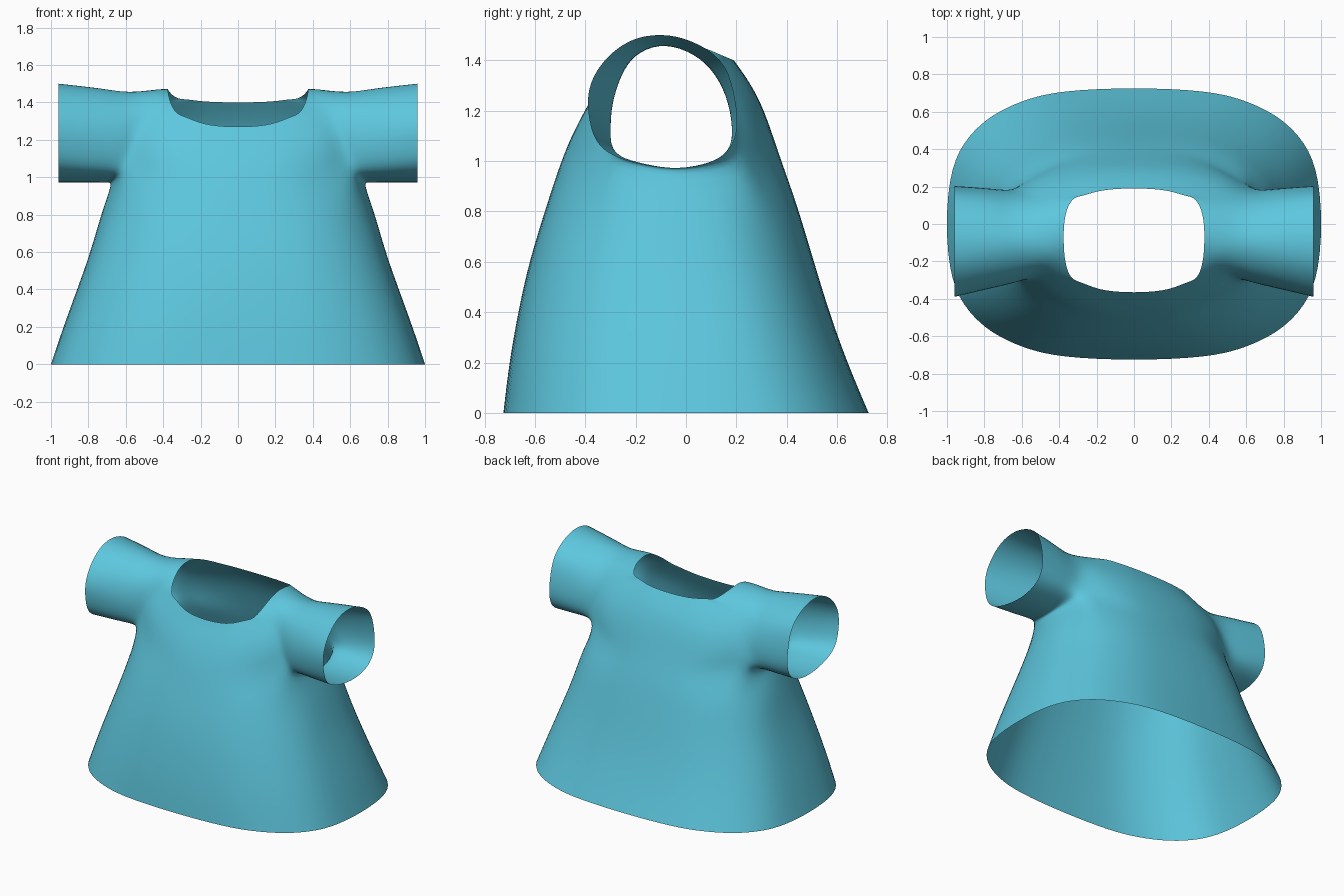
import bpy, bmesh, math

if "Cube" in bpy.data.objects:
    bpy.data.objects.remove(bpy.data.objects["Cube"])

# Column angles around half of the body, from front centre to back centre
TH = [14.25 * j for j in range(4)] + [57 + 16.5 * k for k in range(5)]
TH += [180 - 14.25 * j for j in (3, 2, 1, 0)]
bm = bmesh.new()


def add(p):
    return bm.verts.new(p)


def sin_cos(j, p):
    t = math.radians(TH[j])
    return abs(math.sin(t)) ** (2 / p), abs(math.cos(t)) ** (2 / p)


# Skirt rings: z, half width, front y, back y, squareness
grid = []
for z, a, yf, yb, p in [(0, 1, -.725, .725, 2.75), (.2, .932, -.70, .642, 2.7),
                        (.4, .86, -.665, .57, 2.65), (.6, .79, -.62, .508, 2.58),
                        (.8, .73, -.56, .447, 2.5)]:
    ring = []
    for j in range(13):
        s, c = sin_cos(j, p)
        ring.append(add((a * s, (yf if j < 6 else yb) * c, z)))
    grid.append(ring)

# Chest rows: front centre, front armhole edge, back armhole edge, back centre
rows = [((-.515, .94), (.61, -.30, 1.0), (.615, .205, 1.0), (.40, .94)),
        ((-.47, 1.06), (.572, -.302, 1.11), (.60, .198, 1.12), (.358, 1.06)),
        ((-.425, 1.155), (.535, -.292, 1.23), (.56, .168, 1.26), (.308, 1.2)),
        ((-.388, 1.225), (.465, -.25, 1.355), (.47, .11, 1.385), (.252, 1.31)),
        ((-.365, 1.27), (.335, -.285, 1.352), (.328, .13, 1.425), (.19, 1.40))]
# Side points: armpit, shoulder top, neck side
sides = {0: [(.66, -.19, .96), (.685, -.05, .945), (.66, .09, .96)],
         3: [(.45, -.18, 1.437), (.45, -.085, 1.466), (.45, .025, 1.45)],
         4: [(.366, -.205, 1.42), (.376, -.085, 1.47), (.367, .045, 1.457)]}


def panel(centre, edge, j):
    u = sin_cos(j, 2.5)[0] / sin_cos(4, 2.5)[0]
    w = u ** 2.5
    return add((edge[0] * u, centre[0] + (edge[1] - centre[0]) * w,
                centre[1] + (edge[2] - centre[1]) * w))


for i, (fc, fe, be, bc) in enumerate(rows):
    side = [add(p) for p in sides[i]] if i in sides else [None] * 3
    grid.append([panel(fc, fe, j) for j in range(5)] + side
                + [panel(bc, be, j) for j in (4, 3, 2, 1, 0)])

# Body faces, leaving the armhole open
for i in range(len(grid) - 1):
    for j in range(12):
        if not (5 <= i < 8 and 4 <= j < 8):
            bm.faces.new((grid[i][j], grid[i][j + 1], grid[i + 1][j + 1], grid[i + 1][j]))

# Sleeve: narrow section near the shoulder, wider cuff (y, z)
narrow = [(-.28, 1.035), (-.19, .995), (-.06, .972), (.06, .985), (.15, 1.025), (.182, 1.1),
          (.17, 1.22), (.115, 1.34), (.03, 1.42), (-.08, 1.457), (-.18, 1.43), (-.26, 1.355),
          (-.303, 1.24), (-.31, 1.13)]
cuff = [(-.34, 1.06), (-.23, 1.0), (-.07, .972), (.07, .985), (.165, 1.04), (.203, 1.14),
        (.187, 1.28), (.135, 1.4), (.02, 1.475), (-.1, 1.5), (-.225, 1.475), (-.33, 1.39),
        (-.385, 1.28), (-.382, 1.16)]
ring = grid[5][4:9] + [grid[6][8], grid[7][8]] + grid[8][8:3:-1] + [grid[7][4], grid[6][4]]
for t in (0, .4, 1):
    new = []
    for (y0, z0), (y1, z1) in zip(narrow, cuff):
        x0 = .71 + .1 * y0 - .12 * (z0 - .97) / .49
        new.append(add((x0 + (.96 - x0) * t, y0 + (y1 - y0) * t, z0 + (z1 - z0) * t)))
    for k in range(14):
        n = (k + 1) % 14
        bm.faces.new((ring[k], ring[n], new[n], new[k]))
    ring = new

# Mirror to the other side
geom = bm.verts[:] + bm.edges[:] + bm.faces[:]
for v in bmesh.ops.duplicate(bm, geom=geom)["geom"]:
    if isinstance(v, bmesh.types.BMVert):
        v.co.x = -v.co.x
bmesh.ops.remove_doubles(bm, verts=bm.verts[:], dist=1e-4)
bmesh.ops.recalc_face_normals(bm, faces=bm.faces[:])


# Offset the cage so the subdivided surface passes through the points
def limit(v):
    if v.is_boundary:
        ends = [e.other_vert(v).co for e in v.link_edges if e.is_boundary]
        return (v.co * 4 + ends[0] + ends[1]) / 6
    n = len(v.link_edges)
    near = [e.other_vert(v) for e in v.link_edges]
    total = v.co * n * n
    for w in near:
        total = total + w.co * 4
    for f in v.link_faces:
        total = total + next(w for w in f.verts if w != v and w not in near).co
    return total / (n * (n + 5))


target = {v: v.co.copy() for v in bm.verts}
for _ in range(3):
    moves = [(v, target[v] - limit(v)) for v in bm.verts]
    for v, d in moves:
        v.co += d

for f in bm.faces:
    f.smooth = True
mesh = bpy.data.meshes.new("shirt")
bm.to_mesh(mesh)
bm.free()
shirt = bpy.data.objects.new("shirt", mesh)
bpy.context.collection.objects.link(shirt)
sub = shirt.modifiers.new("smooth", "SUBSURF")
sub.levels = sub.render_levels = 2

# Blue cloth
cloth = bpy.data.materials.new("blue_cloth")
cloth.diffuse_color = (.11, .57, .73, 1)
cloth.use_nodes = True
cloth.node_tree.nodes["Principled BSDF"].inputs["Base Color"].default_value = cloth.diffuse_color
mesh.materials.append(cloth)
